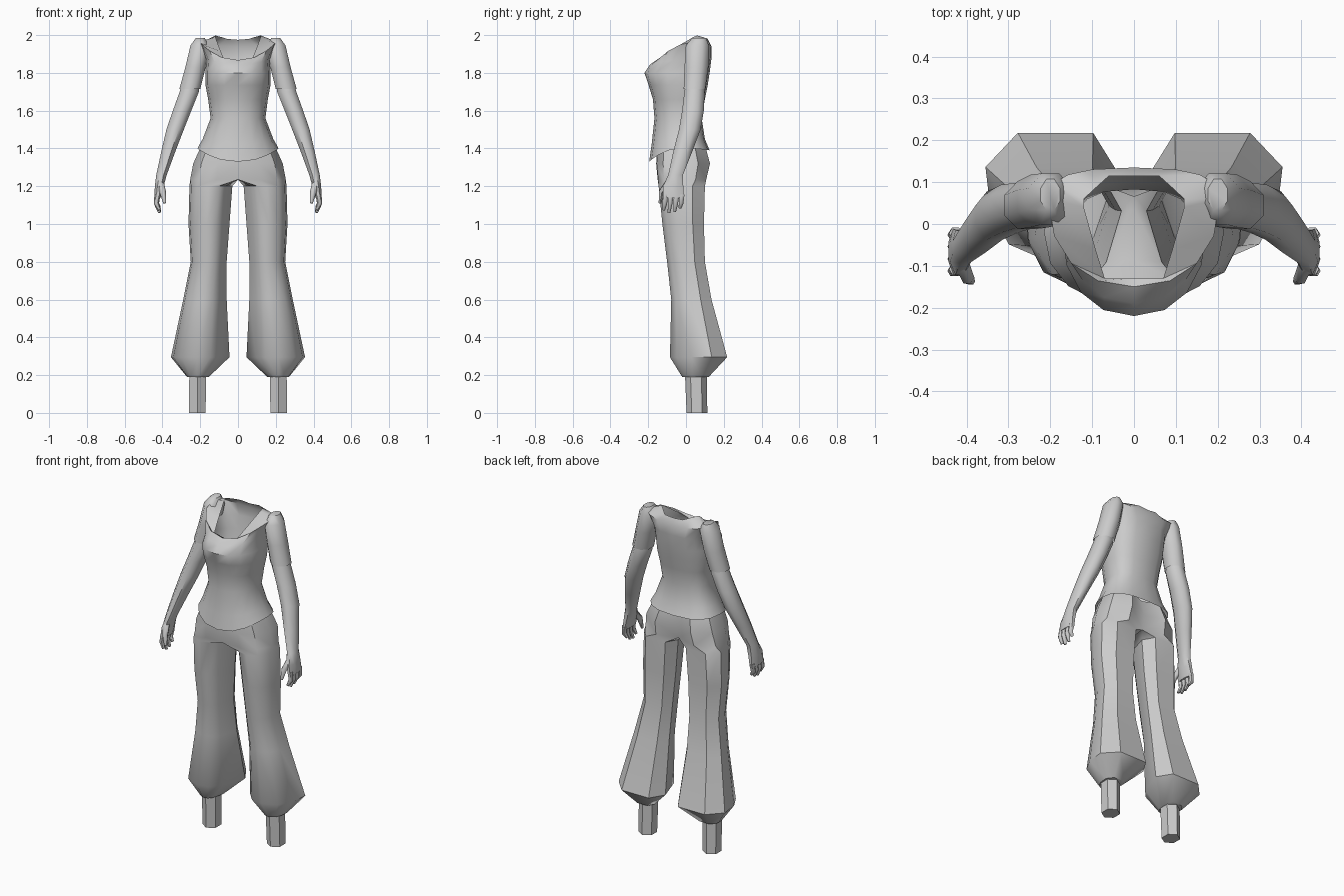
import bpy, bmesh
from math import sin, cos, pi, radians
from mathutils import Vector

if "Cube" in bpy.data.objects:
    bpy.data.objects.remove(bpy.data.objects["Cube"])


def loft(name, rings, caps=(False, False), mirror=True, angle=40, drop_seam=False):
    """Skin a list of equal-length point rings into one object."""
    bm = bmesh.new()
    rows = [[bm.verts.new(p) for p in ring] for ring in rings]
    n = len(rows[0])
    for a, b in zip(rows, rows[1:]):
        for i in range(n):
            j = (i + 1) % n
            bm.faces.new((a[i], a[j], b[j], b[i]))
    if caps[0]:
        bm.faces.new(rows[0])
    if caps[1]:
        bm.faces.new(rows[-1])
    if drop_seam:
        seam = [f for f in bm.faces if all(abs(v.co.x) < 1e-5 for v in f.verts)]
        bmesh.ops.delete(bm, geom=seam, context='FACES')
    bmesh.ops.recalc_face_normals(bm, faces=bm.faces)
    me = bpy.data.meshes.new(name)
    bm.to_mesh(me)
    bm.free()
    ob = bpy.data.objects.new(name, me)
    bpy.context.collection.objects.link(ob)
    bpy.ops.object.select_all(action='DESELECT')
    ob.select_set(True)
    bpy.context.view_layer.objects.active = ob
    bpy.ops.object.shade_smooth_by_angle(angle=radians(angle))
    if mirror:
        ob.modifiers.new("Mirror", 'MIRROR')
    return ob


def ellipse(cx, cy, z, rx, ry, n=8):
    return [(cx + rx * cos(2 * pi * (i + .5) / n), cy + ry * sin(2 * pi * (i + .5) / n), z)
            for i in range(n)]


def spow(v, p):
    return (1 if v >= 0 else -1) * abs(v) ** p


def body_ring(w, yf, cy, yb, zf, zs, zb, n=16):
    """Closed body section with its own front, side and back heights."""
    ring = []
    for i in range(n):
        t = -pi / 2 + 2 * pi * i / n
        c, s = cos(t), sin(t)
        front = s < 0
        p = 0.9 if front else 0.75
        x = w * spow(c, p) if abs(c) > 1e-6 else 0
        y = cy + (cy - yf if front else yb - cy) * spow(s, p)
        ring.append((x, y, zs + ((zf if front else zb) - zs) * s * s))
    return ring


def tube(name, path, radii, n=6, flat=1.0):
    """Tapered tube following a path (fingers)."""
    pts = [Vector(p) for p in path]
    rings = []
    for i, p in enumerate(pts):
        d = pts[min(i + 1, len(pts) - 1)] - pts[max(i - 1, 0)]
        side = d.cross(Vector((0, 1, 0))).normalized()
        up = side.cross(d).normalized()
        rings.append([p + radii[i] * (cos(2 * pi * k / n) * side * flat + sin(2 * pi * k / n) * up)
                      for k in range(n)])
    return loft(name, rings, caps=(True, True), angle=60)


# Shirt body, open at hem and neck
torso = [body_ring(*r) for r in (
    (.215, -.195, -.02, .125, 1.33, 1.40, 1.39),
    (.187, -.182, -.02, .10, 1.42, 1.45, 1.45),
    (.145, -.167, -.02, .083, 1.56, 1.56, 1.56),
    (.158, -.175, -.02, .10, 1.66, 1.66, 1.66),
    (.172, -.198, -.02, .115, 1.735, 1.735, 1.735),
    (.173, -.22, -.01, .125, 1.80, 1.80, 1.80),
    (.168, -.19, .02, .135, 1.845, 1.87, 1.88),
    (.205, -.15, .06, .135, 1.868, 1.965, 1.94))]
# Square neckline
half = [(0, -.13, 1.86), (.035, -.13, 1.86), (.07, -.13, 1.86), (.092, -.06, 1.915),
        (.12, .04, 1.99), (.12, .06, 1.998), (.09, .088, 1.99), (.06, .115, 1.98), (0, .115, 1.975)]
torso.append(half + [(-x, y, z) for x, y, z in half[-2:0:-1]])
loft("shirt_body", torso, mirror=False)

# Short sleeves
loft("sleeve", [ellipse(*r) for r in (
    (.20, .07, 1.985, .025, .04),
    (.20, .06, 1.945, .056, .066),
    (.225, .055, 1.83, .058, .068),
    (.255, .045, 1.715, .060, .062))], caps=(True, False), angle=50)

# Forearm running into the palm
loft("forearm", [ellipse(*r) for r in (
    (.253, .046, 1.74, .048, .052),
    (.258, .045, 1.70, .055, .058),
    (.296, .037, 1.60, .053, .062),
    (.333, .02, 1.50, .050, .062),
    (.370, -.018, 1.38, .040, .054),
    (.405, -.055, 1.26, .030, .042),
    (.417, -.068, 1.20, .025, .058),
    (.426, -.066, 1.14, .019, .060))], caps=(True, True), angle=55)

# Four fingers and a thumb
for i, (y, tip) in enumerate(((-.108, 1.075), (-.08, 1.06), (-.05, 1.065), (-.022, 1.085))):
    tube("finger_%d" % (i + 1),
         [(.426, y, 1.155), (.432, y - .004, 1.11), (.415, y - .01, tip)],
         (.016, .014, .008))
tube("thumb", [(.412, -.095, 1.215), (.398, -.128, 1.17), (.388, -.138, 1.11)], (.02, .017, .008))

# Trouser section: separate leg shape and joined hip shape, as (u, v) in a unit box
LEG = [(.17, 1), (.75, 1), (1, .73), (.96, .38), (.82, .12), (.55, 0), (.32, .04), (.16, .22), (0, .72)]
HIP = [(0, .86), (.5, 1), (.93, .78), (1, .45), (.82, .13), (.45, .01), (0, .0), (0, .25), (0, .72)]


def leg_ring(z, x0, x1, yf, yb, shape=LEG):
    return [(x0 + (x1 - x0) * u, yf + (yb - yf) * v, z) for u, v in shape]


# Flared trousers, mirrored and joined along the hip seam
loft("trousers", [
    leg_ring(.19, .155, .27, -.02, .12),
    leg_ring(.295, .045, .355, -.085, .218),
    leg_ring(.60, .06, .29, -.078, .135),
    leg_ring(.80, .06, .25, -.10, .10),
    leg_ring(1.0, .045, .262, -.125, .095),
    leg_ring(1.20, .03, .257, -.145, .10),
    leg_ring(1.235, 0, .253, -.15, .107, HIP),
    leg_ring(1.32, 0, .237, -.158, .127, HIP),
    leg_ring(1.42, 0, .192, -.15, .10, HIP)], caps=(True, False), angle=42, drop_seam=True)

# Plain hexagonal ankles
loft("ankle", [ellipse(.215, .058, 0, .05, .055, 6),
               ellipse(.213, .052, .22, .052, .058, 6)], caps=(True, True), angle=30)
